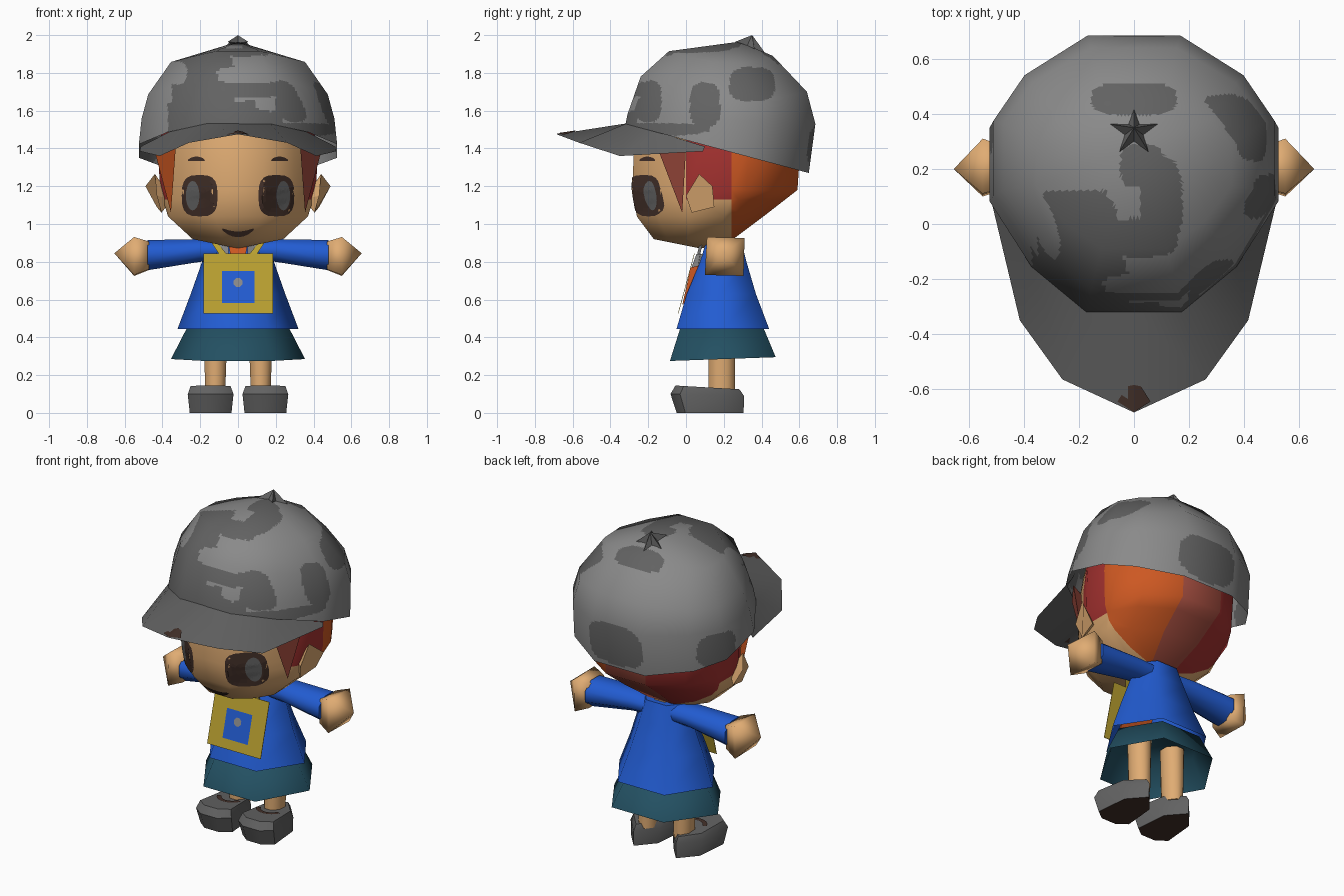
import bpy, bmesh, math
from mathutils import Vector
from mathutils.bvhtree import BVHTree

if "Cube" in bpy.data.objects:
    bpy.data.objects.remove(bpy.data.objects["Cube"])


def material(name, r, g, b):
    m = bpy.data.materials.new(name)
    lin = lambda c: ((c / 255 + 0.055) / 1.055) ** 2.4
    m.diffuse_color = (lin(r), lin(g), lin(b), 1)
    m.use_nodes = True
    m.node_tree.nodes["Principled BSDF"].inputs["Base Color"].default_value = m.diffuse_color
    return m


LIGHT = material("light grey", 138, 138, 138)
DARK = material("dark grey", 98, 98, 98)
SKIN = material("skin", 224, 172, 115)
ORANGE = material("orange hair", 205, 88, 34)
RED = material("red hair", 165, 50, 48)
AUBURN = material("auburn hair", 165, 78, 64)
BLUE = material("blue", 34, 92, 210)
TEAL = material("teal", 35, 80, 98)
YELLOW = material("yellow", 185, 160, 48)
BROWN = material("dark brown", 67, 48, 41)


def finish(name, bm, mats, angle=60, recalc=True):
    if recalc:
        bmesh.ops.recalc_face_normals(bm, faces=bm.faces[:])
    me = bpy.data.meshes.new(name)
    bm.to_mesh(me)
    bm.free()
    ob = bpy.data.objects.new(name, me)
    bpy.context.collection.objects.link(ob)
    for m in mats:
        me.materials.append(m)
    if angle:
        bpy.ops.object.select_all(action='DESELECT')
        ob.select_set(True)
        bpy.context.view_layer.objects.active = ob
        bpy.ops.object.shade_smooth_by_angle(angle=math.radians(angle))
    return ob


def loft(rings, closed=True, start=True, end=True):
    """Skin a list of point rings; a ring of one point becomes a tip."""
    bm = bmesh.new()
    rows = [[bm.verts.new(p) for p in r] for r in rings]
    for a, b in zip(rows, rows[1:]):
        n = max(len(a), len(b))
        for i in range(n if closed else n - 1):
            j = (i + 1) % n
            if len(b) == 1:
                bm.faces.new((a[i], a[j], b[0]))
            elif len(a) == 1:
                bm.faces.new((a[0], b[j], b[i]))
            else:
                bm.faces.new((a[i], a[j], b[j], b[i]))
    for use, r in ((start, rows[0]), (end, rows[-1])):
        if use and closed and len(r) > 2:
            bm.faces.new(r)
    return bm


def poly(pts):
    bm = bmesh.new()
    bm.faces.new([bm.verts.new(p) for p in pts])
    return bm


def face_up(bm):
    bmesh.ops.recalc_face_normals(bm, faces=bm.faces[:])
    bm.normal_update()
    if sum(f.normal.z for f in bm.faces) < 0:
        bmesh.ops.reverse_faces(bm, faces=bm.faces[:])
    return bm


HALF = [(.33, -1), (.71, -.66), (1, -.17), (1, .38), (.78, .71), (.33, 1)]
SKULL = HALF + [(-u, v) for u, v in reversed(HALF)]
OCT = [(math.cos(a) * 1.082, math.sin(a) * 1.082)
       for a in [math.pi / 8 + i * math.pi / 4 for i in range(8)]]
HEX = [(1, 0), (.5, 1), (-.5, 1), (-1, 0), (-.5, -1), (.5, -1)]


def ring(shape, w, yf, yb, zf, zb=None, sag=0):
    """Cross-section with half width w, front/back y and height, sides lowered by sag."""
    zb = zf if zb is None else zb
    return [(u * w, (yf + yb) / 2 + v * (yb - yf) / 2,
             (zf + zb) / 2 + v * (zb - zf) / 2 - sag * max(0, abs(u) - .33)) for u, v in shape]


# Head: skin ball with hair on the sides and back
bm = loft([[(0, .08, .87)], ring(SKULL, .24, -.17, .25, .92), ring(SKULL, .37, -.26, .41, 1.04),
           ring(SKULL, .415, -.285, .59, 1.18), ring(SKULL, .42, -.275, .605, 1.40),
           ring(SKULL, .39, -.24, .50, 1.56)])
for co, no in (((0, .24, 0), (0, 1, 0)), ((0, 0, 0), (0, 1, 0)), ((0, 0, 1.13), (0, 0, 1))):
    bmesh.ops.bisect_plane(bm, geom=bm.verts[:] + bm.edges[:] + bm.faces[:],
                           plane_co=co, plane_no=no)
for f in bm.faces:
    c = f.calc_center_median()
    if c.y > .24:
        f.material_index = 2 if c.x > .1 else 1 if c.x < -.1 else 3
    elif c.y > 0 and c.z > 1.13:
        f.material_index = 1
face_tree = BVHTree.FromBMesh(bm)
finish("head", bm, [SKIN, RED, ORANGE, AUBURN])


# Painted face details that follow the head surface
def decal(name, x, z, rx, rz, mat, lift=.004, bend=0, power=2.0):
    def point(k, i):
        a = i * math.tau / 20
        c, s = math.cos(a), math.sin(a)
        dx = k * rx * math.copysign(abs(c) ** (2 / power), c)
        pz = z + k * rz * math.copysign(abs(s) ** (2 / power), s) + bend * dx * dx
        hit = face_tree.ray_cast(Vector((x + dx, -2, pz)), Vector((0, 1, 0)))[0]
        return (x + dx, (hit.y if hit else -.2) - lift, pz)
    rows = [[point(0, 0)]] + [[point(k / 5, i) for i in range(20)] for k in range(1, 6)]
    finish(name, loft(rows, end=False), [mat], 0)


for s, side in ((-1, "left"), (1, "right")):
    decal(side + "_eye", s * .203, 1.15, .095, .11, BROWN, power=3)
    decal(side + "_eye_shine", s * .24, 1.15, .036, .078, DARK, .008)
    decal(side + "_eyebrow", s * .22, 1.345, .045, .012, BROWN, bend=-4)
decal("mouth", 0, .945, .085, .015, BROWN, .006, bend=4)

# Ears and side locks
for s, side in ((-1, "left"), (1, "right")):
    edge = [(.43, .0, 1.15), (.44, .07, 1.265), (.49, .14, 1.20), (.43, .15, 1.09), (.405, .03, 1.06)]
    finish(side + "_ear", loft([[(s * x, y, z) for x, y, z in edge], [(s * .35, .08, 1.13)]]), [SKIN], 20)
    lock = [(.445, .0, 1.40), (.33, -.15, 1.40), (.355, -.02, 1.06)]
    finish(side + "_hair_lock", loft([[(s * x, y, z) for x, y, z in lock], [(s * .36, -.03, 1.38)]]),
           [ORANGE if s < 0 else AUBURN], 0)

# Cap crown, finely divided so the camouflage can be assigned per face
bm = loft([ring(SKULL, .525, -.32, .65, 1.53, 1.27), ring(SKULL, .51, -.31, .685, 1.58, 1.53),
           ring(SKULL, .475, -.24, .64, 1.78, 1.70, .09), ring(SKULL, .355, -.09, .46, 1.915, 1.89, .07),
           [(0, .28, 1.965)]], start=False)
bmesh.ops.recalc_face_normals(bm, faces=bm.faces[:])
bm.normal_update()
store = bm.verts.layers.float_vector.new("smooth_direction")
for v in bm.verts:
    v[store] = v.normal
bmesh.ops.subdivide_edges(bm, edges=bm.edges[:], cuts=17, use_grid_fill=True)
# Camouflage blobs: view direction, centre, radii, colour index (later ones win)
BLOBS = [("f", -.18, 1.70, .17, .24, 1), ("f", -.12, 1.55, .36, .10, 1), ("f", .10, 1.71, .20, .04, 1),
         ("f", .10, 1.58, .10, .08, 1), ("f", .30, 1.50, .22, .035, 1),
         ("f", -.45, 1.56, .08, .12, 0), ("f", -.01, 1.79, .10, .04, 0), ("f", .24, 1.635, .15, .04, 0),
         ("f", -.33, 1.80, .06, .06, 0),
         ("r", .10, 1.63, .08, .12, 1), ("r", .35, 1.74, .12, .09, 1), ("r", -.2, 1.65, .07, .11, 1),
         ("l", .38, 1.42, .12, .10, 1), ("b", .02, 1.42, .19, .13, 1),
         ("t", 0, .455, .155, .06, 1), ("t", .03, .21, .08, .08, 1), ("t", .10, .08, .075, .16, 1),
         ("t", .02, -.05, .14, .07, 1), ("t", -.16, .0, .10, .10, 1)]
for f in bm.faces:
    c, n = f.calc_center_median(), f.normal
    for d, a, b, ra, rb, idx in BLOBS:
        p, ok = {"f": ((c.x, c.z), c.y < .12), "b": ((c.x, c.z), c.y > .4),
                 "r": ((c.y, c.z), c.x > .2), "l": ((c.y, c.z), c.x < -.2),
                 "t": ((c.x, c.y), n.z > .6)}[d]
        if ok and abs((p[0] - a) / ra) ** 3 + abs((p[1] - b) / rb) ** 3 < 1:
            f.material_index = idx
normals = [tuple(Vector(v[store]).normalized()) for v in bm.verts]
cap = finish("cap_crown", bm, [LIGHT, DARK], 0, False)
cap.data.attributes.remove(cap.data.attributes["smooth_direction"])
cap.data.polygons.foreach_set("use_smooth", [True] * len(cap.data.polygons))
cap.data.normals_split_custom_set_from_vertices(normals)


# Cap brim with a brown mark at its tip
def mirrored(pts):
    return [(-x, y, z) for x, y, z in pts] + [p for p in reversed(pts) if p[0]]


inner = mirrored([(.515, .10, 1.41), (.366, -.148, 1.487), (.17, -.312, 1.533), (0, -.312, 1.533)])
outer = mirrored([(.52, .09, 1.385), (.415, -.35, 1.36), (.26, -.565, 1.43), (0, -.685, 1.475)])
finish("cap_brim", face_up(loft([inner, outer], closed=False)), [DARK], 60, False)
mark = lambda x, y: (x, y, 1.493 + (y + .6) * .15 - .22 * abs(x))
finish("brim_mark", face_up(loft([[mark(-.06, -.645), mark(-.025, -.59)], [mark(0, -.684), mark(0, -.585)],
                                  [mark(.06, -.645), mark(.025, -.59)]], closed=False)), [BROWN], 0, False)

# Star button on top of the cap
star = []
for i in range(10):
    a, r = math.pi / 2 + i * math.pi / 5, .035 if i % 2 else .09
    y = math.sin(a) * r
    star.append((math.cos(a) * r, .335 + y, min(1.965, 1.94 - .48 * y)))
finish("cap_star", loft([star, [(0, .35, 2.0)]]), [DARK], 0)

# Neck, coat, skirt
finish("neck", loft([ring(OCT, .08, .1, .26, .85), ring(OCT, .08, .1, .26, .96)]), [SKIN])
finish("coat", loft([ring(HEX, .32, -.05, .44, .445), ring(HEX, .25, .004, .37, .63),
                     ring(HEX, .19, .075, .32, .80), ring(HEX, .14, .11, .29, .92)], start=False), [BLUE], 70)
finish("skirt", loft([ring(HEX, .355, -.085, .475, .275, .295), ring(HEX, .27, -.03, .41, .45)],
                     start=False), [TEAL], 70)


# Sleeves and hands, built outward along x
def limb(s, x, ry, rz, z, shape=OCT):
    return [(s * x, .205 + u * ry, z + v * rz) for u, v in shape]


BOX = [(1, .95), (-.9, 1), (-1, -.95), (.95, -1)]
for s, side in ((-1, "left"), (1, "right")):
    finish(side + "_sleeve", loft([limb(s, .08, .08, .055, .86), limb(s, .20, .085, .06, .86),
                                   limb(s, .48, .098, .08, .835)]), [BLUE])
    finish(side + "_hand", loft([limb(s, .47, .078, .075, .832, BOX), limb(s, .55, .105, .103, .828, BOX),
                                 [(s * .655, .2, .845)]]), [SKIN], 85)

    # Legs and shoes
    cx = s * .12
    leg = lambda r, z: [(cx + u * r, .19 + v * .07, z) for u, v in OCT]
    finish(side + "_leg", loft([leg(.052, .10), leg(.064, .44)]), [SKIN])
    foot = [(0, .305), (-.10, .19), (-.12, -.03), (-.055, -.08), (.055, -.08), (.12, -.03), (.10, .19)]
    level = lambda k, zt, zh, dy=0: [(s * .145 + x * k, .12 + (y - .12) * k + dy, zt + (zh - zt) * (y + .08) / .385)
                                     for x, y in foot]
    bm = loft([level(.92, 0, 0, .015), level(1.01, .10, .09), level(.88, .145, .125)])
    for f in bm.faces:
        if f.calc_center_median().z < .01:
            f.material_index = 1
    finish(side + "_shoe", bm, [DARK, BROWN], 40)
    arc = lambda r: [(s * .135 + r * math.cos(a), .13 + r * math.sin(a), .150 - .052 * (.2 + r * math.sin(a)))
                     for a in [math.pi * 1.1 + i * math.pi / 10 for i in range(9)]]
    finish(side + "_shoe_trim", face_up(loft([arc(.058), arc(.084)], closed=False)), [BROWN], 0, False)


# Bag on the chest: thin sloping board, blue square and badge
def on_slope(x, z, lift):
    return (x, -.04 + (z - .525) * .27 - lift, z)


def board(x0, x1, z0, z1, lift):
    return [on_slope(x, z, lift) for x, z in ((x0, z0), (x1, z0), (x1, z1), (x0, z1))]


finish("bag", loft([board(-.182, .185, .525, .845, 0), board(-.182, .185, .525, .845, .003)]), [YELLOW], 0)
finish("bag_patch", poly(board(-.085, .088, .582, .75, .006)), [BLUE], 0)
finish("bag_badge", poly([on_slope(u * .024, .69 + v * .024, .009) for u, v in OCT]), [LIGHT], 0)


# Scarf, shirt collar and bag straps behind the bag
def wedge(profile, w):
    return loft([[(x, y, z) for y, z in profile] for x in (-w, w)])


finish("scarf", wedge([(-.02, .57), (.005, .60), (.07, .78), (.025, .77)], .10), [ORANGE], 0)
finish("shirt_front", wedge([(.022, .75), (.065, .75), (.095, .84), (.055, .84)], .09), [LIGHT], 0)
finish("scarf_knot", poly([(-.03, .03, .78), (.03, .03, .78), (.05, .07, .89), (-.05, .07, .89)]), [ORANGE], 0)
for s, side in ((-1, "left"), (1, "right")):
    finish(side + "_collar", poly([(s * .05, .07, .89), (s * .10, .085, .89), (s * .09, .06, .75),
                                   (s * .05, .04, .75)]), [LIGHT], 0)
    finish(side + "_strap", poly([(s * .06, .045, .84), (s * .10, .045, .84), (s * .15, .10, .915),
                                  (s * .12, .10, .915)]), [YELLOW], 0)
